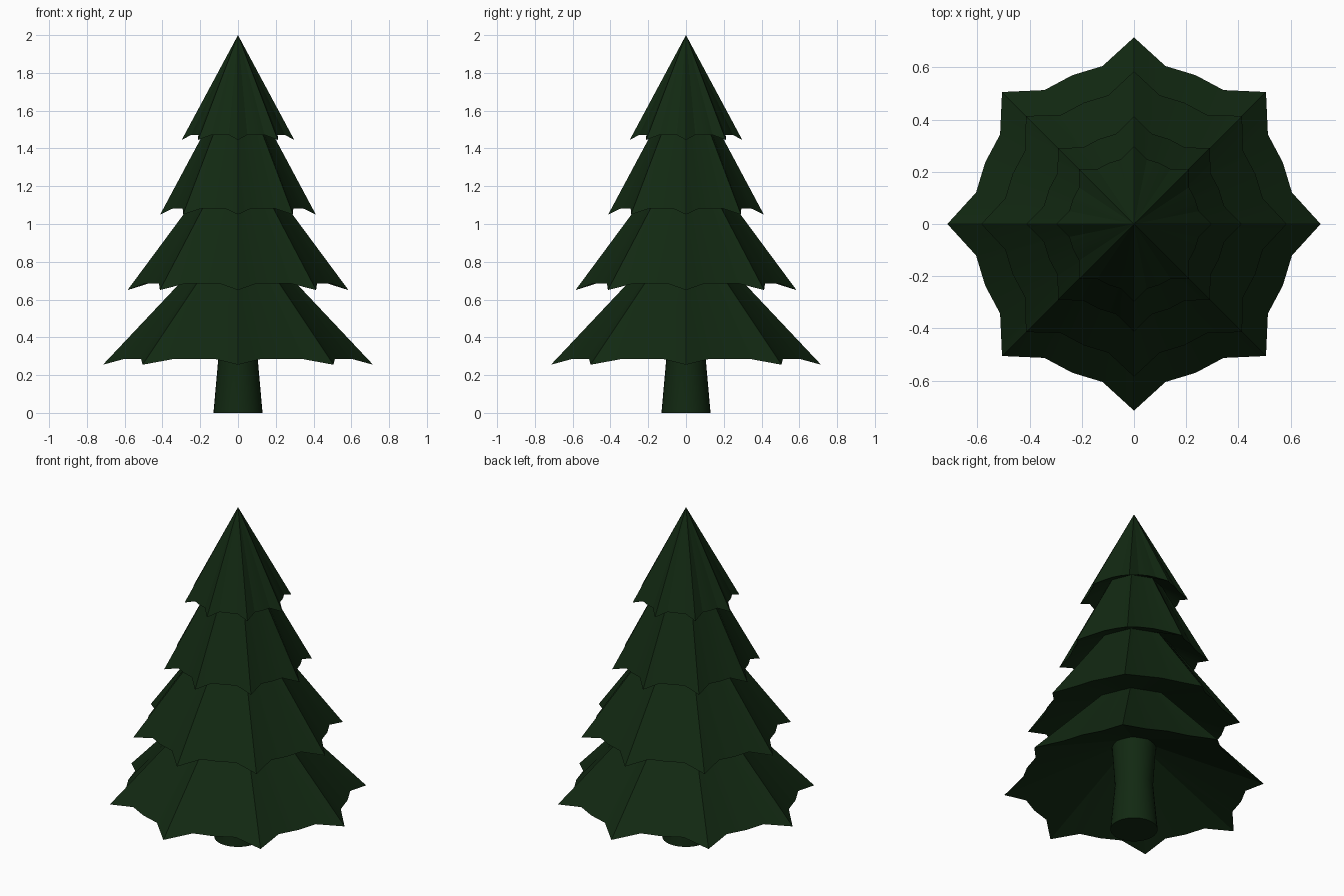
import bpy, bmesh, math

cube = bpy.data.objects.get("Cube")
if cube:
    bpy.data.objects.remove(cube)

green = bpy.data.materials.new("dark_pine_green")
green.use_nodes = True
colour = (0.006, 0.022, 0.006, 1)
green.diffuse_color = colour
green.node_tree.nodes["Principled BSDF"].inputs["Base Color"].default_value = colour

SIDES = 32   # four steps for each of the eight branch tips


def ring(bm, tip_r, tip_z, mid_r=None, mid_z=None):
    """Star-shaped ring, or a plain octagon when no middle radius is given."""
    verts = []
    for i in range(SIDES):
        a = math.tau * i / SIDES
        r, z = tip_r, tip_z
        if i % 4:
            if mid_r is None:
                half = math.pi / 8
                r = tip_r * math.cos(half) / math.cos(a % (2 * half) - half)
            else:
                r, z = mid_r, mid_z
        verts.append(bm.verts.new((r * math.cos(a), r * math.sin(a), z)))
    return verts


def bridge(bm, low, high):
    for i in range(SIDES):
        j = (i + 1) % SIDES
        bm.faces.new((low[i], low[j], high[j], high[i]))


def finish(bm, name, angle):
    bmesh.ops.recalc_face_normals(bm, faces=bm.faces)
    mesh = bpy.data.meshes.new(name)
    bm.to_mesh(mesh)
    bm.free()
    mesh.materials.append(green)
    obj = bpy.data.objects.new(name, mesh)
    bpy.context.collection.objects.link(obj)
    bpy.ops.object.select_all(action='DESELECT')
    obj.select_set(True)
    bpy.context.view_layer.objects.active = obj
    bpy.ops.object.shade_smooth_by_angle(angle=math.radians(angle))


def branch_tier(name, tip, mid, top, inner):
    """Skirt of branches: sloping outside, pointed rim, hollow underside."""
    bm = bmesh.new()
    rim = ring(bm, *tip, *mid)
    if top[0] > 0:
        upper = ring(bm, *top)
        bridge(bm, rim, upper)
        bm.faces.new(upper)
    else:
        apex = bm.verts.new((0, 0, top[1]))
        for i in range(SIDES):
            bm.faces.new((rim[i], rim[(i + 1) % SIDES], apex))
    under = ring(bm, *inner)
    bridge(bm, under, rim)
    bm.faces.new(under)
    finish(bm, name, 15)


# Branch tiers, each as (radius, height) pairs
branch_tier("bottom_branches", (0.715, 0.255), (0.617, 0.285), (0.22, 0.78), (0.12, 0.52))
branch_tier("lower_branches", (0.585, 0.65), (0.503, 0.685), (0.20, 1.17), (0.22, 0.77))
branch_tier("upper_branches", (0.412, 1.05), (0.352, 1.082), (0.15, 1.54), (0.20, 1.16))
branch_tier("top_branches", (0.298, 1.445), (0.253, 1.472), (0, 2.0), (0.15, 1.53))

# Trunk, narrowest in the middle
bm = bmesh.new()
loops = []
for r, z in ((0.13, 0), (0.105, 0.28), (0.122, 0.54)):
    loops.append(ring(bm, r, z, r, z))
for low, high in zip(loops, loops[1:]):
    bridge(bm, low, high)
bm.faces.new(loops[0])
bm.faces.new(loops[-1])
finish(bm, "trunk", 40)
